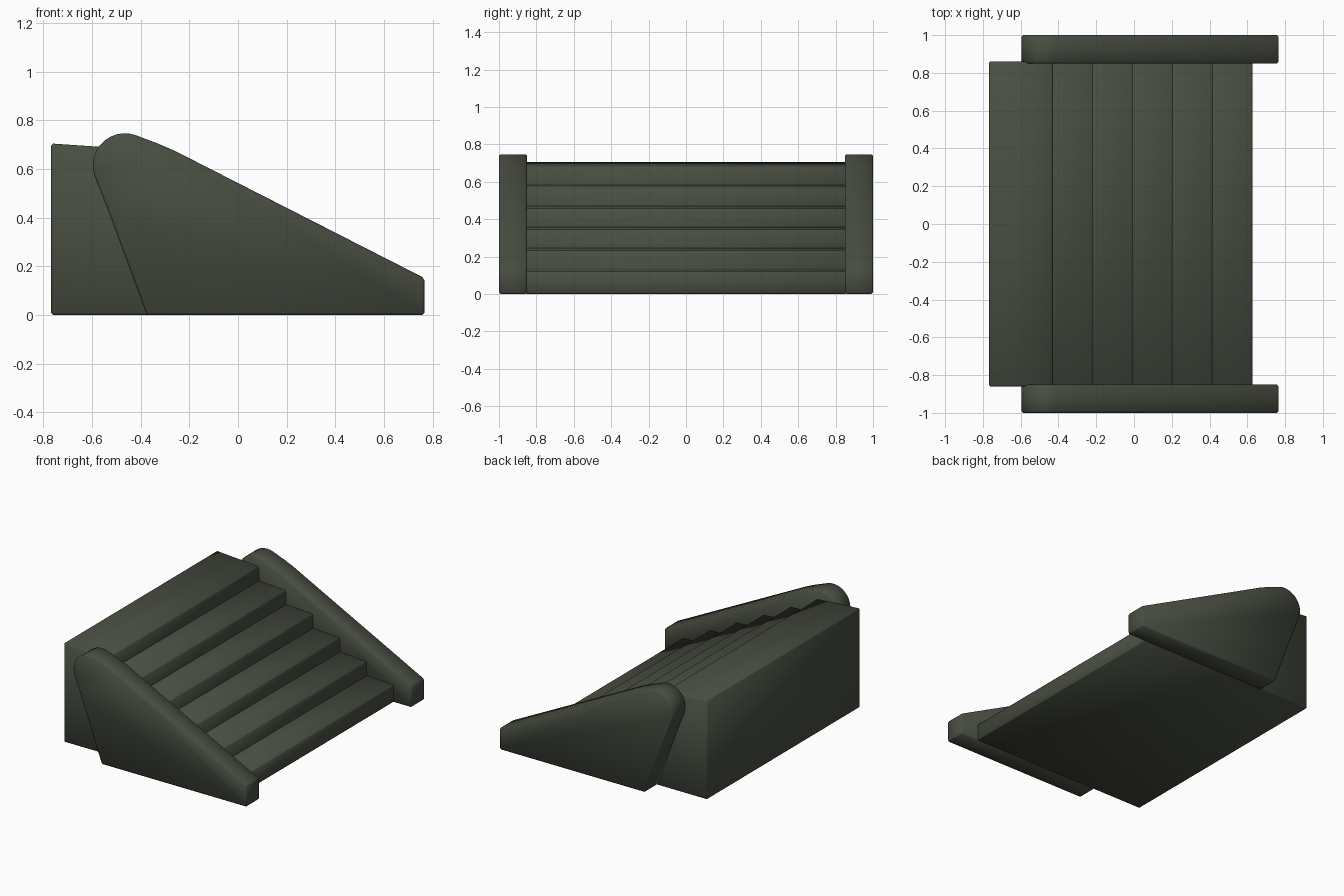
import bpy, bmesh, math

if "Cube" in bpy.data.objects:
    bpy.data.objects.remove(bpy.data.objects["Cube"])

stone = bpy.data.materials.new("dark green grey")
stone.diffuse_color = (0.066, 0.076, 0.054, 1)
stone.use_nodes = True
stone.node_tree.nodes["Principled BSDF"].inputs["Base Color"].default_value = stone.diffuse_color


def extrude_profile(name, profile, y0, y1, bevel):
    """Extrude an x-z outline along y and soften its sharp edges."""
    bm = bmesh.new()
    face = bm.faces.new([bm.verts.new((x, y0, z)) for x, z in profile])
    res = bmesh.ops.extrude_face_region(bm, geom=[face])
    verts = [v for v in res["geom"] if isinstance(v, bmesh.types.BMVert)]
    bmesh.ops.translate(bm, verts=verts, vec=(0, y1 - y0, 0))
    bmesh.ops.recalc_face_normals(bm, faces=bm.faces)
    # only convex, clearly sharp edges get a bevel
    edges = [e for e in bm.edges if e.calc_face_angle_signed() > math.radians(50)]
    bmesh.ops.bevel(bm, geom=edges, offset=bevel, segments=1, affect='EDGES', profile=0.5)
    mesh = bpy.data.meshes.new(name)
    bm.to_mesh(mesh)
    bm.free()
    mesh.materials.append(stone)
    obj = bpy.data.objects.new(name, mesh)
    bpy.context.collection.objects.link(obj)
    bpy.ops.object.select_all(action='DESELECT')
    obj.select_set(True)
    bpy.context.view_layer.objects.active = obj
    bpy.ops.object.shade_smooth_by_angle(angle=math.radians(50))
    return obj


# Staircase: landing at the back, slightly sloping treads, vertical risers
steps = [(-0.768, 0.0), (-0.768, 0.705)]
for i in range(6):
    x, z = -0.43 + 0.2115 * i, 0.682 - 0.112 * i
    steps.append((x, z))
    steps.append((x, z - 0.1 if i < 5 else 0.0))
extrude_profile("staircase", steps, -0.86, 0.86, 0.008)

# Side walls: sloping top, rounded head, raked back edge
wall = [(-0.375, 0.0), (0.766, 0.0), (0.766, 0.152), (-0.26, 0.675), (-0.33, 0.705)]
cx, cz, r = -0.465, 0.615, 0.132
for i in range(12):
    a = math.radians(68 + i * (200 - 68) / 11)
    wall.append((cx + r * math.cos(a), cz + r * math.sin(a)))
wall.append((-0.53, 0.42))
for side, name in ((-1, "front_side_wall"), (1, "back_side_wall")):
    extrude_profile(name, wall, side * 0.85, side * 1.0, 0.009)
